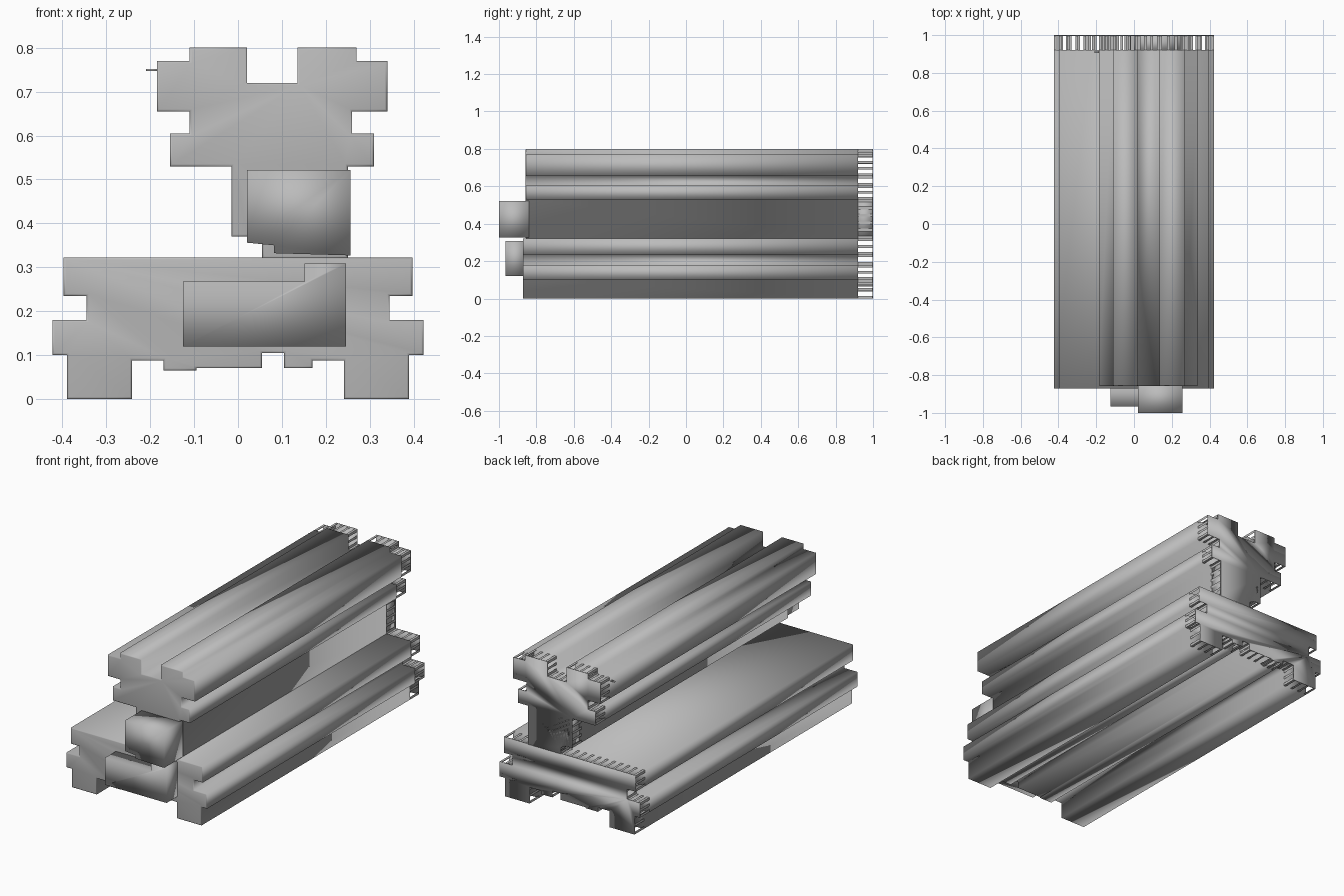
import bpy, bmesh
from mathutils import Vector

cube = bpy.data.objects.get("Cube")
if cube:
    bpy.data.objects.remove(cube, do_unlink=True)

grey = bpy.data.materials.new("plain grey")
grey.use_nodes = True
grey.diffuse_color = (0.5, 0.5, 0.5, 1)
grey.node_tree.nodes["Principled BSDF"].inputs["Base Color"].default_value = (0.5, 0.5, 0.5, 1)

BODY_BACK, BACK = 0.92, 1.0


def finish(name, bm, smooth=True):
    bmesh.ops.recalc_face_normals(bm, faces=bm.faces)
    for f in bm.faces:
        f.smooth = smooth
    me = bpy.data.meshes.new(name)
    bm.to_mesh(me)
    bm.free()
    me.materials.append(grey)
    ob = bpy.data.objects.new(name, me)
    bpy.context.collection.objects.link(ob)
    return ob


def prism(name, outline, front, back, rim=0.005):
    """Extrude an x-z outline along y, with a narrow chamfered rim in front."""
    bm = bmesh.new()
    cap = bm.faces.new([bm.verts.new((x, front, z)) for x, z in outline])
    grown = bmesh.ops.extrude_face_region(bm, geom=[cap], use_keep_orig=True)
    far = [v for v in grown["geom"] if isinstance(v, bmesh.types.BMVert)]
    bmesh.ops.translate(bm, vec=(0, back - front, 0), verts=far)
    bmesh.ops.recalc_face_normals(bm, faces=bm.faces)
    if rim:
        face = min(bm.faces, key=lambda f: f.calc_center_median().y)
        bmesh.ops.inset_region(bm, faces=[face], thickness=rim, depth=0.002, use_even_offset=True)
    return finish(name, bm)


def end_plate(name, outline):
    """Thin plate closing the back end."""
    prism(name, outline, BACK - 0.004, BACK, rim=0)


def spacers(name, outline, pitch=0.045, width=0.014):
    """Small strips along the outline that carry the end plate."""
    bm = bmesh.new()
    for a, b in zip(outline, outline[1:] + outline[:1]):
        a, b = Vector((a[0], 0, a[1])), Vector((b[0], 0, b[1]))
        length = (b - a).length
        along = (b - a).normalized()
        count = max(1, round(length / pitch))
        w = min(width, length)
        for i in range(count + 1):
            s = a + along * (length - w) * i / count
            e = s + along * w
            bm.faces.new([bm.verts.new((p.x, y, p.z)) for p, y in
                          ((s, BODY_BACK), (e, BODY_BACK), (e, BACK), (s, BACK))])
    finish(name, bm, smooth=False)


# Upper rail with its neck
head = [(-0.11, 0.8), (0.02, 0.8), (0.02, 0.72), (0.135, 0.72), (0.135, 0.8), (0.27, 0.8),
        (0.27, 0.77), (0.34, 0.77), (0.34, 0.655), (0.26, 0.655), (0.26, 0.605),
        (0.31, 0.605), (0.31, 0.53), (0.25, 0.53), (0.25, 0.32), (0.055, 0.32),
        (0.055, 0.355), (0.02, 0.37), (-0.015, 0.37), (-0.015, 0.53), (-0.155, 0.53),
        (-0.155, 0.605), (-0.11, 0.605), (-0.11, 0.655), (-0.185, 0.655),
        (-0.185, 0.77), (-0.11, 0.77)]

# Lower rail: mirrored stepped side, then the notched underside
side = [(0.397, 0.322), (0.397, 0.235), (0.345, 0.235), (0.345, 0.18), (0.423, 0.18),
        (0.423, 0.1), (0.39, 0.1), (0.39, 0), (0.241, 0), (0.241, 0.088)]
underside = [(0.17, 0.088), (0.17, 0.07), (0.105, 0.07), (0.105, 0.105), (0.055, 0.105),
             (0.055, 0.07), (-0.095, 0.07), (-0.095, 0.065), (-0.17, 0.065), (-0.17, 0.088)]
base = side + underside + [(-x, z) for x, z in reversed(side)]

for name, outline, front in (("upper_rail", head, -0.855), ("lower_rail", base, -0.87)):
    prism(name, outline, front, BODY_BACK)
    end_plate(name + "_end_plate", outline)
    spacers(name + "_spacers", outline)

# Neck core carrying the end plate
prism("neck_core", [(0.0, 0.52), (0.245, 0.52), (0.245, 0.33), (0.06, 0.33), (0.06, 0.375), (0.0, 0.375)],
      BODY_BACK - 0.01, BACK, rim=0)

# Blocks standing out of the front
prism("upper_front_block", [(0.02, 0.522), (0.256, 0.522), (0.256, 0.327), (0.082, 0.332),
                            (0.082, 0.35), (0.02, 0.356)], -1.0, -0.84, rim=0)
prism("lower_front_block", [(-0.125, 0.267), (0.152, 0.267), (0.152, 0.308), (0.246, 0.308),
                            (0.246, 0.12), (-0.125, 0.12)], -0.965, -0.86, rim=0)

# Small pin beside the upper rail
prism("side_pin", [(-0.21, 0.751), (-0.18, 0.751), (-0.18, 0.747), (-0.21, 0.747)], 0.905, 0.915, rim=0)
